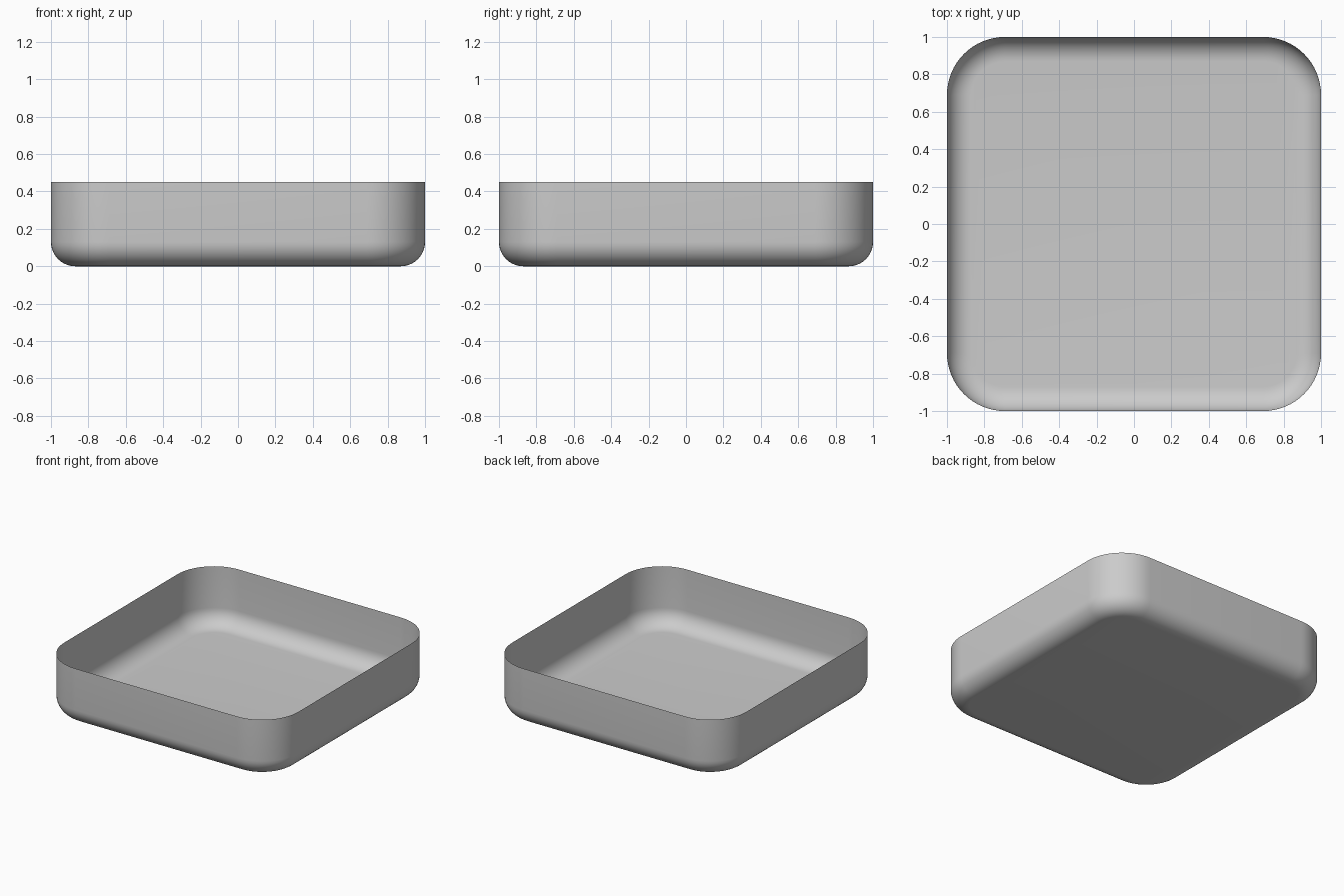
import bpy, bmesh
from math import sin, cos, pi

if "Cube" in bpy.data.objects:
    bpy.data.objects.remove(bpy.data.objects["Cube"])

HALF, HEIGHT = 1.0, 0.45      # half width and rim height
CORNER, FILLET = 0.31, 0.13   # plan corner radius and floor-to-wall radius
CORNER_STEPS, FILLET_STEPS = 16, 10


def ring(bm, inset, z):
    """One rounded-square loop, inset from the outer wall."""
    centre, radius = HALF - CORNER, CORNER - inset
    verts = []
    for q, (sx, sy) in enumerate([(1, 1), (-1, 1), (-1, -1), (1, -1)]):
        for i in range(CORNER_STEPS + 1):
            a = (q + i / CORNER_STEPS) * pi / 2
            verts.append(bm.verts.new((sx * centre + radius * cos(a),
                                       sy * centre + radius * sin(a), z)))
    return verts


bm = bmesh.new()

# Floor, rounded lower edge and upright wall as stacked loops
rings = []
for i in range(FILLET_STEPS + 1):
    a = i / FILLET_STEPS * pi / 2
    rings.append(ring(bm, FILLET * (1 - sin(a)), FILLET * (1 - cos(a))))
rings.append(ring(bm, 0, HEIGHT))

bm.faces.new(list(reversed(rings[0])))
for low, high in zip(rings, rings[1:]):
    n = len(low)
    for i in range(n):
        j = (i + 1) % n
        bm.faces.new((low[i], low[j], high[j], high[i]))

mesh = bpy.data.meshes.new("tray")
bm.to_mesh(mesh)
bm.free()
mesh.polygons.foreach_set("use_smooth", [True] * len(mesh.polygons))

# Open, thin-walled tray
tray = bpy.data.objects.new("tray", mesh)
bpy.context.collection.objects.link(tray)
